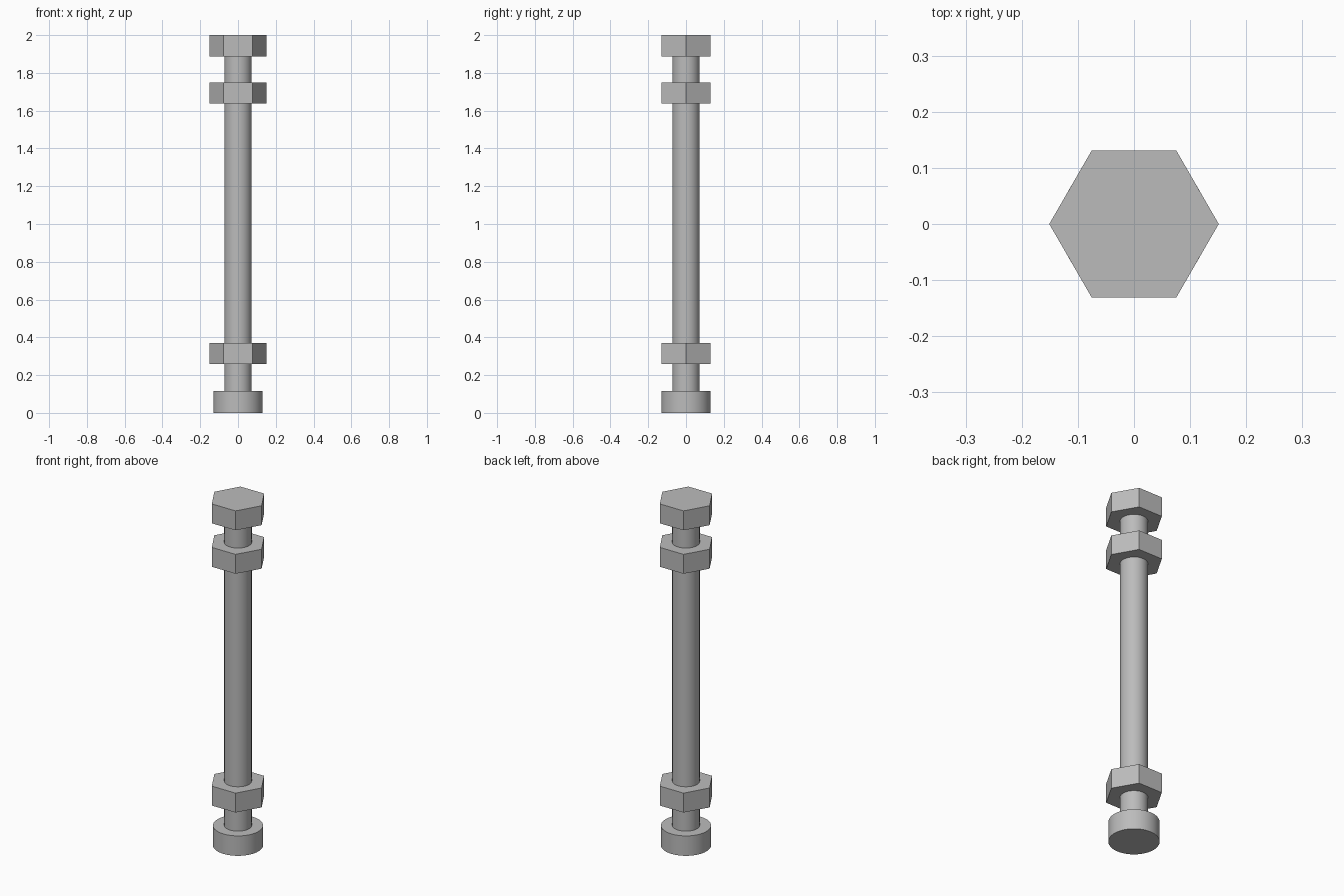
import bpy
import math

cube = bpy.data.objects.get("Cube")
if cube:
    bpy.data.objects.remove(cube, do_unlink=True)

# Single steel grey for every part
steel = bpy.data.materials.new("steel_grey")
steel.use_nodes = True
colour = (0.5, 0.5, 0.5, 1)
steel.diffuse_color = colour
steel.node_tree.nodes["Principled BSDF"].inputs["Base Color"].default_value = colour


def add_prism(name, sides, radius, bottom, top):
    """Upright prism between two heights, smooth around when it is round."""
    bpy.ops.mesh.primitive_cylinder_add(
        vertices=sides, radius=radius, depth=top - bottom,
        location=(0, 0, (bottom + top) / 2), rotation=(0, 0, math.pi / 2))
    part = bpy.context.object
    part.name = name
    part.data.materials.append(steel)
    if sides > 6:
        bpy.ops.object.shade_smooth_by_angle(angle=math.radians(30))
    return part


# Round foot and the rod running up into the head
add_prism("round_foot", 64, 0.131, 0, 0.115)
add_prism("rod", 64, 0.072, 0.06, 1.94)

# Hexagonal nuts and bolt head, corners pointing along x
HEX_RADIUS = 0.151
HEX_HEIGHT = 0.112
for name, bottom in (("lower_nut", 0.259), ("upper_nut", 1.637),
                     ("hex_head", 2 - HEX_HEIGHT)):
    add_prism(name, 6, HEX_RADIUS, bottom, bottom + HEX_HEIGHT)
